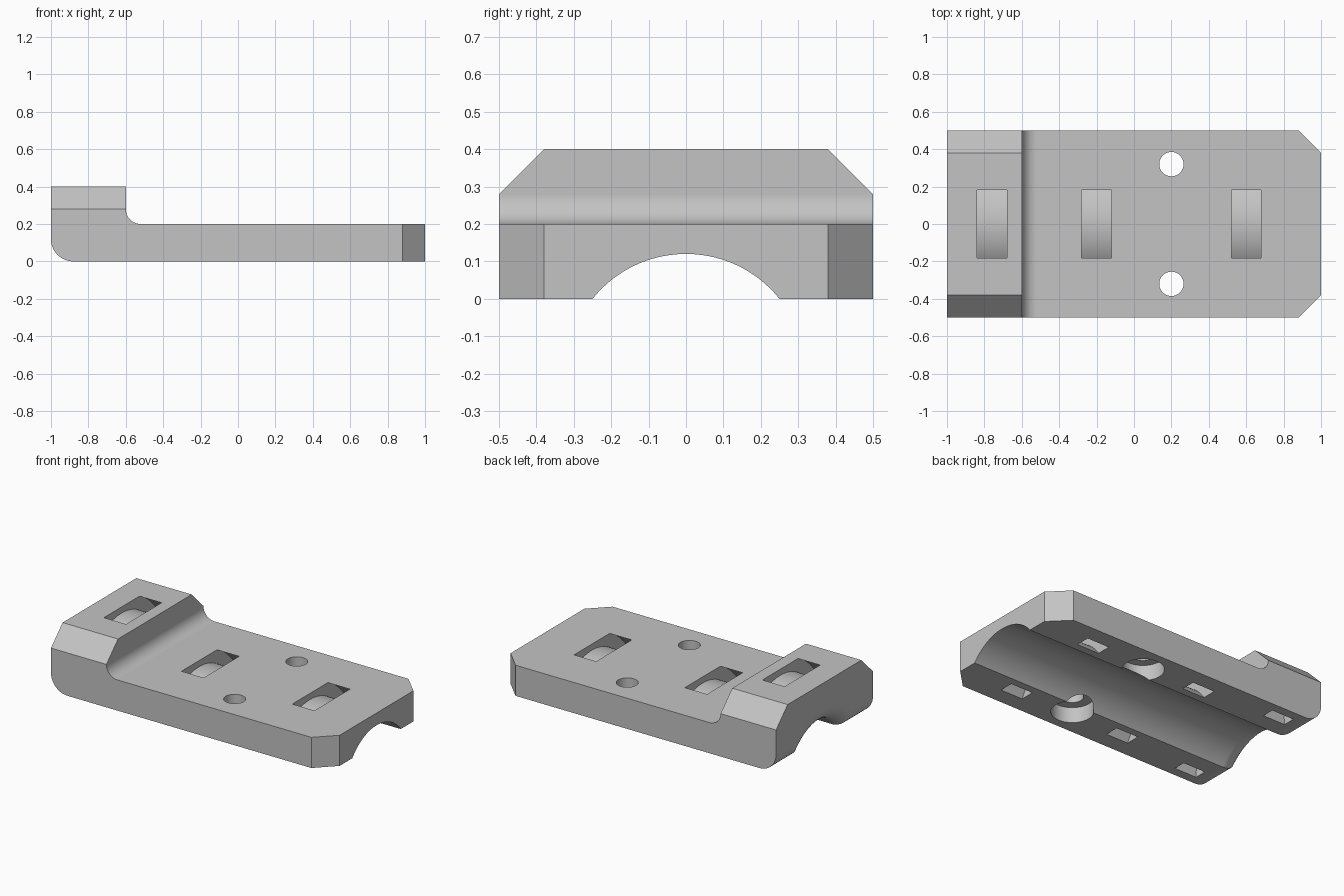
import bpy, bmesh
from math import sin, cos, pi
from mathutils import Vector

cube = bpy.data.objects.get("Cube")
if cube:
    bpy.data.objects.remove(cube, do_unlink=True)

# One grey plastic for the whole mount
grey = bpy.data.materials.new("grey_plastic")
grey.use_nodes = True
colour = (0.55, 0.55, 0.55, 1)
grey.diffuse_color = colour
grey.node_tree.nodes["Principled BSDF"].inputs["Base Color"].default_value = colour


def arc(cx, cz, r, start, end, steps=16):
    """Points on an arc, angles in quarter turns."""
    angles = [(start + (end - start) * i / steps) * pi / 2 for i in range(steps + 1)]
    return [(cx + r * cos(a), cz + r * sin(a)) for a in angles]


def to_object(name, bm):
    bmesh.ops.recalc_face_normals(bm, faces=bm.faces)
    mesh = bpy.data.meshes.new(name)
    bm.to_mesh(mesh)
    bm.free()
    mesh.materials.append(grey)
    obj = bpy.data.objects.new(name, mesh)
    bpy.context.collection.objects.link(obj)
    return obj


def lathe_x(name, profile, axis_z, closed=False):
    """Revolve (x, radius) points about a line along x."""
    bm = bmesh.new()
    verts = [bm.verts.new((x, 0, axis_z - r)) for x, r in profile]
    pairs = list(zip(verts, verts[1:]))
    if closed:
        pairs.append((verts[-1], verts[0]))
    edges = [bm.edges.new(p) for p in pairs]
    bmesh.ops.spin(bm, geom=verts + edges, cent=(0, 0, axis_z), axis=(1, 0, 0),
                   angle=2 * pi, steps=128)
    bmesh.ops.remove_doubles(bm, verts=bm.verts, dist=1e-5)
    return to_object(name, bm)


def drill(name, x, y, radius, bottom, top):
    bm = bmesh.new()
    bmesh.ops.create_cone(bm, cap_ends=True, segments=48, radius1=radius,
                          radius2=radius, depth=top - bottom)
    bmesh.ops.translate(bm, verts=bm.verts, vec=(x, y, (top + bottom) / 2))
    return to_object(name, bm)


# Plate with raised end: side profile swept across the width
profile = ([(1, 0), (1, 0.2)]
           + arc(-0.52, 0.28, 0.08, 3, 2)
           + [(-0.6, 0.4), (-1, 0.4)]
           + arc(-0.88, 0.12, 0.12, 2, 3))
bm = bmesh.new()
side = bm.faces.new([bm.verts.new((x, -0.5, z)) for x, z in profile])
swept = bmesh.ops.extrude_face_region(bm, geom=[side])["geom"]
bmesh.ops.translate(bm, vec=(0, 1, 0),
                    verts=[v for v in swept if isinstance(v, bmesh.types.BMVert)])
bmesh.ops.recalc_face_normals(bm, faces=bm.faces)

# Chamfers on the far corners and along the raised end
for s in (-1, 1):
    for point, normal in (((1, s * 0.38, 0), (1, s, 0)),
                          ((0, s * 0.38, 0.4), (0, s, 1))):
        bmesh.ops.bisect_plane(bm, geom=bm.verts[:] + bm.edges[:] + bm.faces[:],
                               dist=1e-5, plane_co=Vector(point),
                               plane_no=Vector(normal), clear_outer=True)
        bmesh.ops.holes_fill(bm, edges=[e for e in bm.edges if e.is_boundary], sides=0)
mount = to_object("mount_plate", bm)

# Tube groove with a flared mouth at the raised end
flare = arc(-0.88, 0.44, 0.12, 3, 2)
cutters = [lathe_x("groove_cutter",
                   [(1.1, 0), (1.1, 0.32)] + flare + [(-1.1, 0.44), (-1.1, 0)], -0.2)]

# Curved strap slots
for x, axis_z in ((-0.76, 0), (-0.2, -0.2), (0.6, -0.2)):
    ring = [(x - 0.08, 0.36), (x + 0.08, 0.36), (x + 0.08, 0.44), (x - 0.08, 0.44)]
    cutters.append(lathe_x("slot_cutter", ring, axis_z, closed=True))

# Screw holes, counterbored from below
for y in (-0.32, 0.32):
    cutters.append(drill("screw_cutter", 0.2, y, 0.065, -0.1, 0.3))
    cutters.append(drill("counterbore_cutter", 0.2, y, 0.125, -0.1, 0.1))

for cutter in cutters:
    cutter.hide_render = True
    mod = mount.modifiers.new(cutter.name, 'BOOLEAN')
    mod.operation = 'DIFFERENCE'
    mod.solver = 'EXACT'
    mod.object = cutter

# Bake the cuts and drop the cutters
graph = bpy.context.evaluated_depsgraph_get()
baked = bpy.data.meshes.new_from_object(mount.evaluated_get(graph))
mount.modifiers.clear()
mount.data = baked
baked.name = "mount_plate"
for cutter in cutters:
    bpy.data.objects.remove(cutter, do_unlink=True)

# Smooth curves, sharp edges, flat faces kept flat
bpy.ops.object.select_all(action='DESELECT')
mount.select_set(True)
bpy.context.view_layer.objects.active = mount
bpy.ops.object.shade_smooth_by_angle(angle=pi / 6)
weighted = mount.modifiers.new("flat_faces", 'WEIGHTED_NORMAL')
weighted.keep_sharp = True
